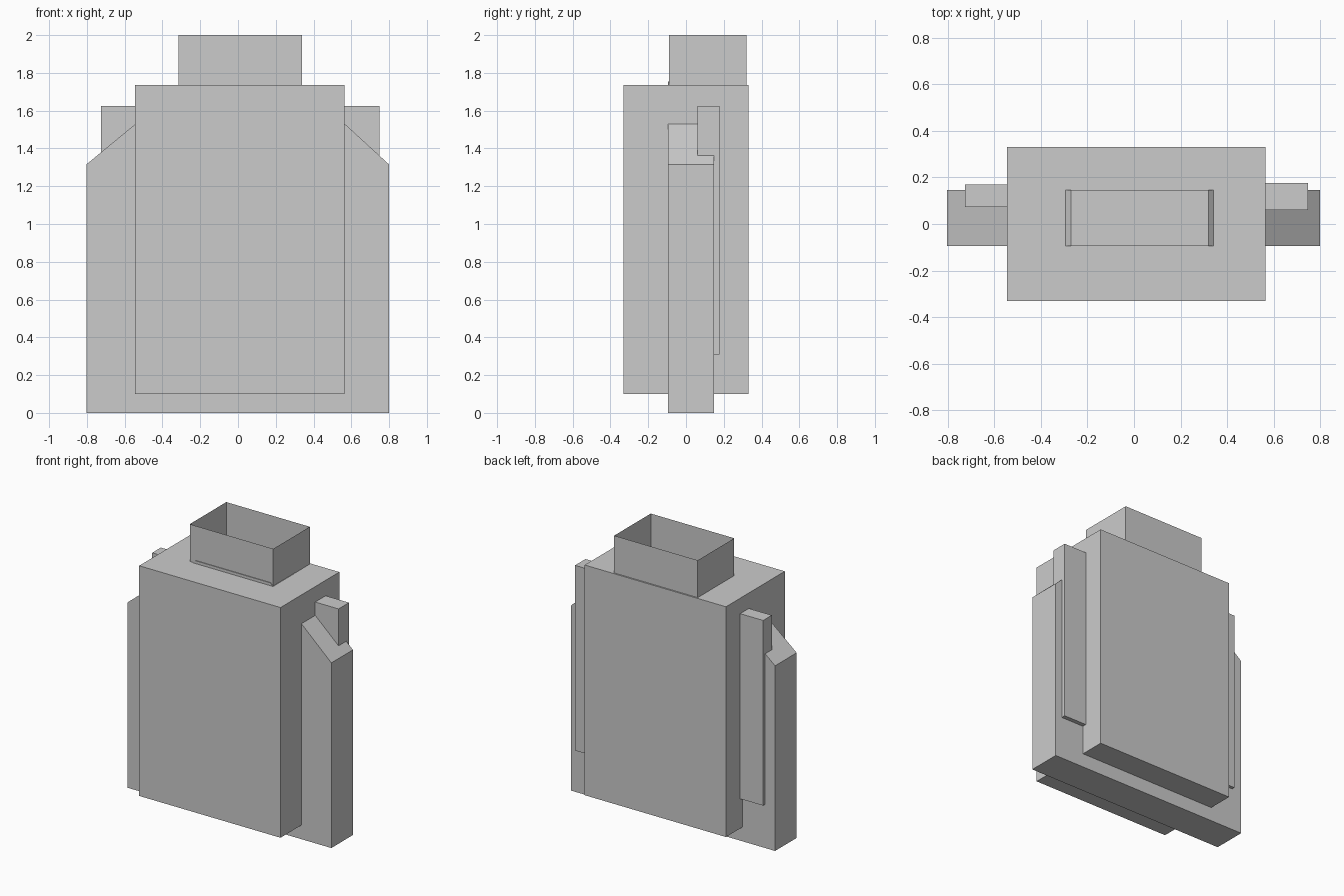
import bpy
import bmesh

if "Cube" in bpy.data.objects:
    bpy.data.objects.remove(bpy.data.objects["Cube"])


def finish(name, bm):
    bmesh.ops.recalc_face_normals(bm, faces=bm.faces)
    mesh = bpy.data.meshes.new(name)
    bm.to_mesh(mesh)
    bm.free()
    obj = bpy.data.objects.new(name, mesh)
    bpy.context.collection.objects.link(obj)
    return obj


def box(name, lo, hi, open_ends=False):
    """Axis-aligned box between two corners, optionally without top and bottom."""
    bm = bmesh.new()
    bmesh.ops.create_cube(bm, size=1)
    for v in bm.verts:
        v.co = [lo[i] if v.co[i] < 0 else hi[i] for i in range(3)]
    if open_ends:
        bm.normal_update()
        ends = [f for f in bm.faces if abs(f.normal.z) > 0.9]
        bmesh.ops.delete(bm, geom=ends, context='FACES_ONLY')
    return finish(name, bm)


def slab(name, profile, y0, y1):
    """Front profile (x, z) extruded from y0 back to y1."""
    bm = bmesh.new()
    face = bm.faces.new([bm.verts.new((x, y0, z)) for x, z in profile])
    ext = bmesh.ops.extrude_face_region(bm, geom=[face], use_keep_orig=True)
    moved = [g for g in ext['geom'] if isinstance(g, bmesh.types.BMVert)]
    bmesh.ops.translate(bm, verts=moved, vec=(0, y1 - y0, 0))
    return finish(name, bm)


# Main block
box("body", (-0.545, -0.33, 0.10), (0.565, 0.33, 1.735))

# Wide middle slab with sloping shoulders, running through the block
slab("shoulder_slab",
     [(-0.803, 0), (0.80, 0), (0.80, 1.315), (0.32, 1.755),
      (-0.27, 1.755), (-0.803, 1.315)],
     -0.095, 0.147)

# Thin-walled open collar on top
box("collar", (-0.316, -0.09, 1.735), (0.34, 0.32, 2.0), open_ends=True)

# Upright bars on each side
box("bar_right", (0.555, 0.06, 0.31), (0.748, 0.177, 1.625))
box("bar_left", (-0.725, 0.073, 0.31), (-0.535, 0.17, 1.625))
